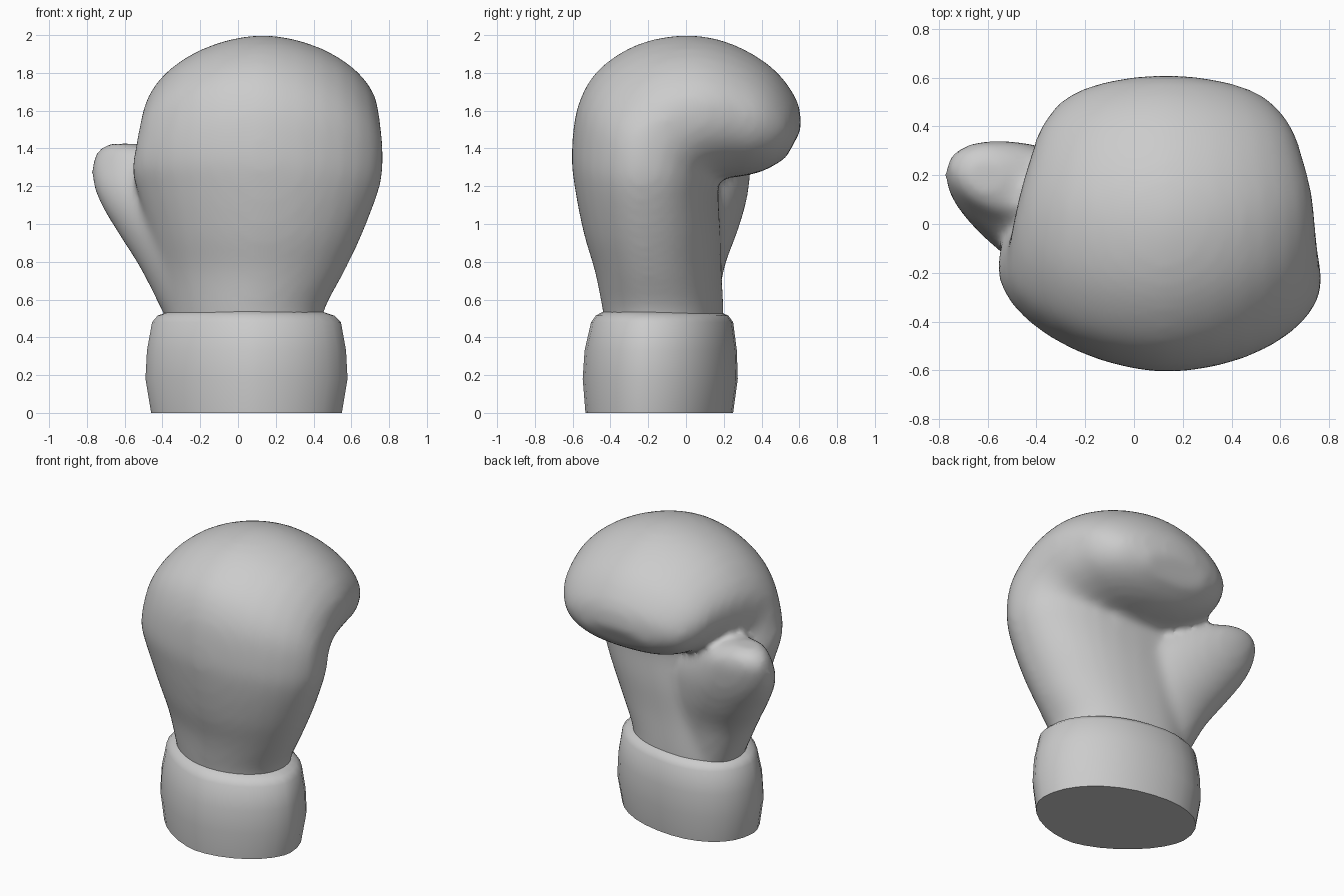
import bpy, bmesh
from math import cos, sin, pi, copysign
from mathutils import Vector

cube = bpy.data.objects.get("Cube")
if cube:
    bpy.data.objects.remove(cube, do_unlink=True)

grey = bpy.data.materials.new("light grey")
grey.use_nodes = True
grey.diffuse_color = (0.6, 0.6, 0.6, 1)
grey.node_tree.nodes["Principled BSDF"].inputs["Base Color"].default_value = (0.6, 0.6, 0.6, 1)


def smooth_sections(sections, steps=5):
    """Insert in-between sections along a smooth spline."""
    padded = [sections[0]] + sections + [sections[-1]]
    result = []
    for a, b, c, d in zip(padded, padded[1:], padded[2:], padded[3:]):
        for s in range(steps):
            t = s / steps
            result.append([q + t / 2 * (r - p + t * (2 * p - 5 * q + 4 * r - w + t * (3 * (q - r) + w - p)))
                           for p, q, r, w in zip(a, b, c, d)])
    return result + [sections[-1]]


def add_loft(bm, sections, back_power, palm_power, sides=32):
    """Skin rings, each given by back (y, z), palm (y, z), x range and sideways lean in y."""
    rings = []
    for by, bz, py, pz, x0, x1, lean in sections:
        back, palm = Vector((0, by, bz)), Vector((0, py, pz))
        mid, arm = (back + palm) / 2, (back - palm) / 2
        mid.x = (x0 + x1) / 2
        across = Vector(((x1 - x0) / 2, lean, 0))
        ring = []
        for i in range(sides):
            a = 2 * pi * i / sides
            power = back_power if sin(a) > 0 else palm_power
            u, v = (copysign(abs(t) ** (2 / power), t) for t in (cos(a), sin(a)))
            ring.append(bm.verts.new(mid + arm * v + across * u))
        rings.append(ring)
    for low, high in zip(rings, rings[1:]):
        for i in range(sides):
            j = (i + 1) % sides
            bm.faces.new((low[i], low[j], high[j], high[i]))
    bm.faces.new(rings[0])
    bm.faces.new(rings[-1])


def make_object(name, bm):
    bmesh.ops.recalc_face_normals(bm, faces=bm.faces)
    mesh = bpy.data.meshes.new(name)
    bm.to_mesh(mesh)
    bm.free()
    mesh.materials.append(grey)
    obj = bpy.data.objects.new(name, mesh)
    bpy.context.collection.objects.link(obj)
    return obj


def shade(obj, angle):
    bpy.ops.object.select_all(action='DESELECT')
    obj.select_set(True)
    bpy.context.view_layer.objects.active = obj
    bpy.ops.object.shade_smooth_by_angle(angle=angle)


# Hand: rings rise from the wrist, then fan around the crease to curl the fingers
hand = [
    (-.42, .42, .19, .42, -.36, .44, -.06),
    (-.44, .55, .19, .55, -.38, .46, -.06),
    (-.48, .75, .18, .75, -.42, .565, -.06),
    (-.54, .95, .18, .95, -.47, .66, -.05),
    (-.59, 1.20, .17, 1.12, -.53, .74, -.04),
    (-.605, 1.38, .17, 1.19, -.56, .767, -.03),
    (-.575, 1.62, .17, 1.23, -.54, .767, -.02),
    (-.47, 1.81, .18, 1.24, -.52, .755, 0),
    (-.26, 1.95, .20, 1.24, -.50, .745, 0),
    (.00, 2.00, .23, 1.245, -.47, .73, 0),
    (.24, 1.955, .28, 1.25, -.43, .695, 0),
    (.46, 1.825, .34, 1.26, -.38, .645, 0),
    (.59, 1.65, .43, 1.29, -.28, .54, 0),
    (.61, 1.50, .53, 1.35, -.10, .36, 0),
]
# Thumb: a webbed wedge leaning outward from the wrist to a rounded tip
thumb = [
    (-.30, .45, .15, .45, -.36, .12, -.06),
    (-.30, .75, .19, .75, -.51, .16, -.07),
    (-.27, .95, .255, .95, -.635, .14, -.09),
    (-.20, 1.10, .30, 1.10, -.725, .08, -.09),
    (-.10, 1.22, .325, 1.22, -.77, -.05, -.07),
    (.00, 1.33, .335, 1.33, -.772, -.22, -.05),
    (.06, 1.395, .31, 1.395, -.735, -.40, -.03),
    (.12, 1.425, .27, 1.425, -.69, -.52, 0),
]
bm = bmesh.new()
add_loft(bm, smooth_sections(hand), 1.8, 2.3)
add_loft(bm, smooth_sections(thumb), 2, 2)
glove = make_object("glove_hand", bm)

# Fuse hand and thumb into one soft padded surface
remesh = glove.modifiers.new("fuse", 'REMESH')
remesh.mode = 'VOXEL'
remesh.voxel_size = 0.025
remesh.use_smooth_shade = True
soften = glove.modifiers.new("soften", 'SMOOTH')
soften.factor = 0.5
soften.iterations = 14

# Cuff: bulging sleeve with a rounded shoulder and a flat base
cuff_rings = [
    (-.53, 0, .24, 0, -.46, .55, -.075),
    (-.545, .18, .265, .18, -.49, .58, -.075),
    (-.535, .33, .26, .33, -.482, .572, -.075),
    (-.50, .48, .24, .48, -.455, .545, -.075),
    (-.475, .515, .215, .515, -.425, .51, -.07),
    (-.43, .54, .18, .53, -.37, .45, -.06),
]
bm = bmesh.new()
add_loft(bm, cuff_rings, 1.7, 2.15)
cuff = make_object("cuff", bm)

shade(cuff, 0.9)
